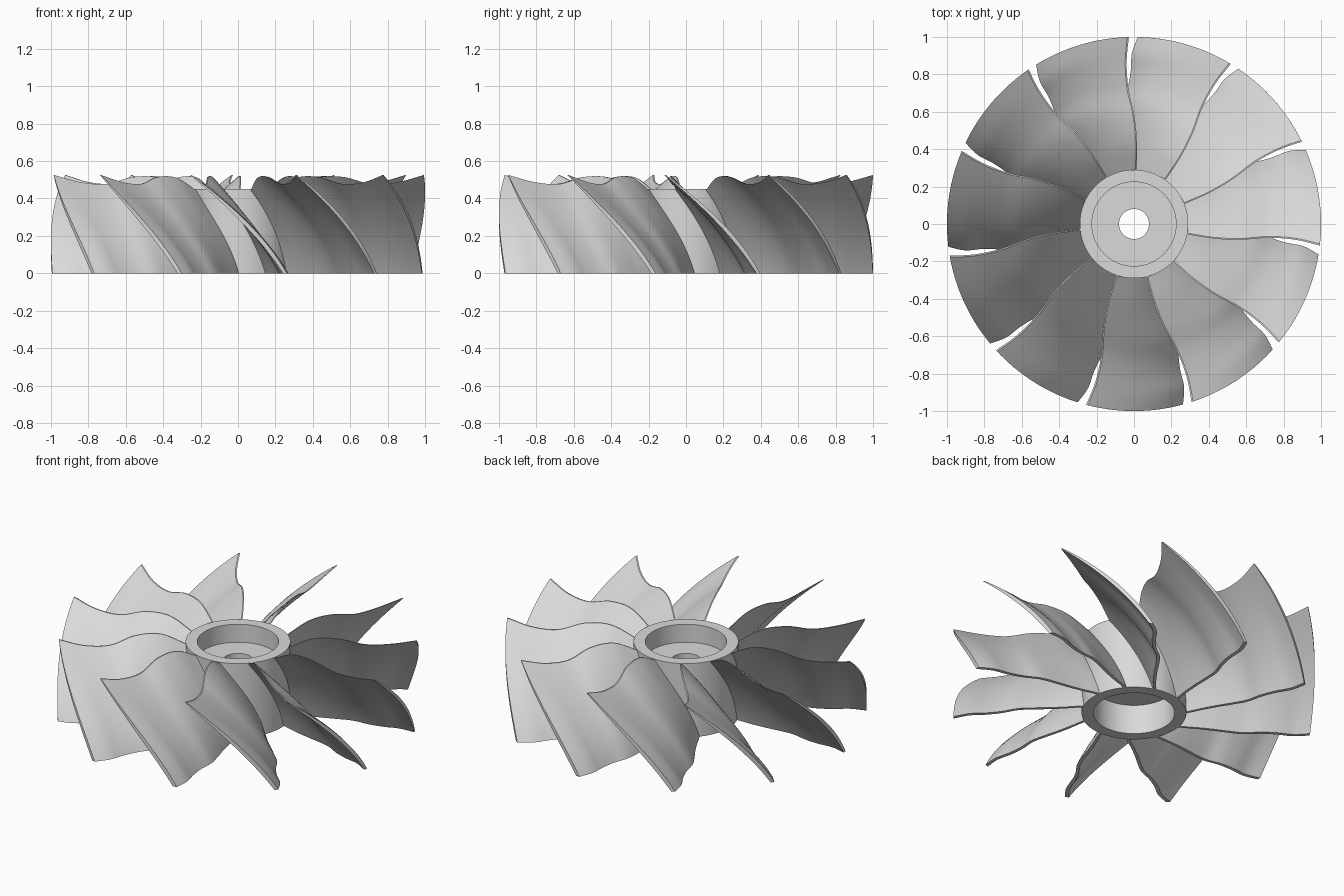
import bpy, bmesh, math

cube = bpy.data.objects.get("Cube")
if cube:
    bpy.data.objects.remove(cube, do_unlink=True)

BLADES = 11
R_ROOT, R_TIP = 0.28, 1.0
RADIAL, RISE = 40, 24

# Blade controls at even steps from root to tip
TOP_ANGLE = [87.8, 88.2, 90.0, 92.5, 92.9, 91.8]
BOTTOM_ANGLE = [139, 133.5, 130.5, 129, 127.6, 124.6, 123.2, 122.8, 120.9]
TOP_HEIGHT = [0.44, 0.51, 0.515, 0.478, 0.487, 0.525]

grey = bpy.data.materials.new("Light grey")
grey.use_nodes = True
grey.diffuse_color = (0.7, 0.7, 0.7, 1)
grey.node_tree.nodes["Principled BSDF"].inputs["Base Color"].default_value = (0.7, 0.7, 0.7, 1)


def smooth_value(points, u):
    """Catmull-Rom interpolation through evenly spaced points."""
    s = u * (len(points) - 1)
    i = min(int(s), len(points) - 2)
    f = s - i
    b, c = points[i], points[i + 1]
    a = points[i - 1] if i else 2 * b - c
    d = points[i + 2] if i + 2 < len(points) else 2 * c - b
    return b + 0.5 * f * (c - a + f * (2*a - 5*b + 4*c - d + f * (3*(b - c) + d - a)))


def finish(name, bm):
    bmesh.ops.recalc_face_normals(bm, faces=bm.faces)
    mesh = bpy.data.meshes.new(name)
    bm.to_mesh(mesh)
    bm.free()
    mesh.materials.append(grey)
    obj = bpy.data.objects.new(name, mesh)
    bpy.context.collection.objects.link(obj)
    bpy.ops.object.select_all(action="DESELECT")
    obj.select_set(True)
    bpy.context.view_layer.objects.active = obj
    bpy.ops.object.shade_smooth_by_angle(angle=math.radians(35))
    return obj


# Hub: a lathed section with recesses above and below the web
bm = bmesh.new()
section = [(0.08, 0.18), (0.225, 0.18), (0.225, 0), (0.29, 0),
           (0.29, 0.45), (0.225, 0.45), (0.225, 0.34), (0.08, 0.34)]
SEGMENTS = 96
rings = []
for k in range(SEGMENTS):
    a = math.tau * k / SEGMENTS
    rings.append([bm.verts.new((r * math.cos(a), r * math.sin(a), z)) for r, z in section])
for k in range(SEGMENTS):
    p, q = rings[k], rings[(k + 1) % SEGMENTS]
    for j in range(len(section)):
        n = (j + 1) % len(section)
        bm.faces.new((p[j], q[j], q[n], p[n]))
finish("hub", bm)


# Blade: a wavy twisted sheet, thin at the top edge and fuller at mid height
def blade_side(bm, sign):
    grid = []
    for i in range(RADIAL + 1):
        u = i / RADIAL
        r = R_ROOT + (R_TIP - R_ROOT) * u
        top, bottom = smooth_value(TOP_ANGLE, u), smooth_value(BOTTOM_ANGLE, u)
        height = smooth_value(TOP_HEIGHT, u)
        bow = 0.45 - 0.1 * u
        row = []
        for j in range(RISE + 1):
            t = j / RISE
            swell = t * (1 - t)
            half = (0.008 - 0.005 * t + 0.02 * swell) * math.sqrt(1 + r * r) / r
            a = math.radians(bottom + (top - bottom) * (t - bow * swell)) + sign * half
            row.append(bm.verts.new((r * math.cos(a), r * math.sin(a), height * t)))
        grid.append(row)
    return grid


def border(grid):
    return (grid[0] + [row[-1] for row in grid[1:]]
            + grid[-1][-2::-1] + [row[0] for row in grid[-2:0:-1]])


bm = bmesh.new()
sides = [blade_side(bm, s) for s in (-1, 1)]
for g in sides:
    for i in range(RADIAL):
        for j in range(RISE):
            bm.faces.new((g[i][j], g[i + 1][j], g[i + 1][j + 1], g[i][j + 1]))
near, far = border(sides[0]), border(sides[1])
for k in range(len(near)):
    n = (k + 1) % len(near)
    bm.faces.new((near[k], near[n], far[n], far[k]))
blade = finish("blade_1", bm)

# Remaining blades share the same mesh around the hub
for k in range(1, BLADES):
    copy = blade.copy()
    copy.name = f"blade_{k + 1}"
    copy.rotation_euler.z = math.tau * k / BLADES
    bpy.context.collection.objects.link(copy)
